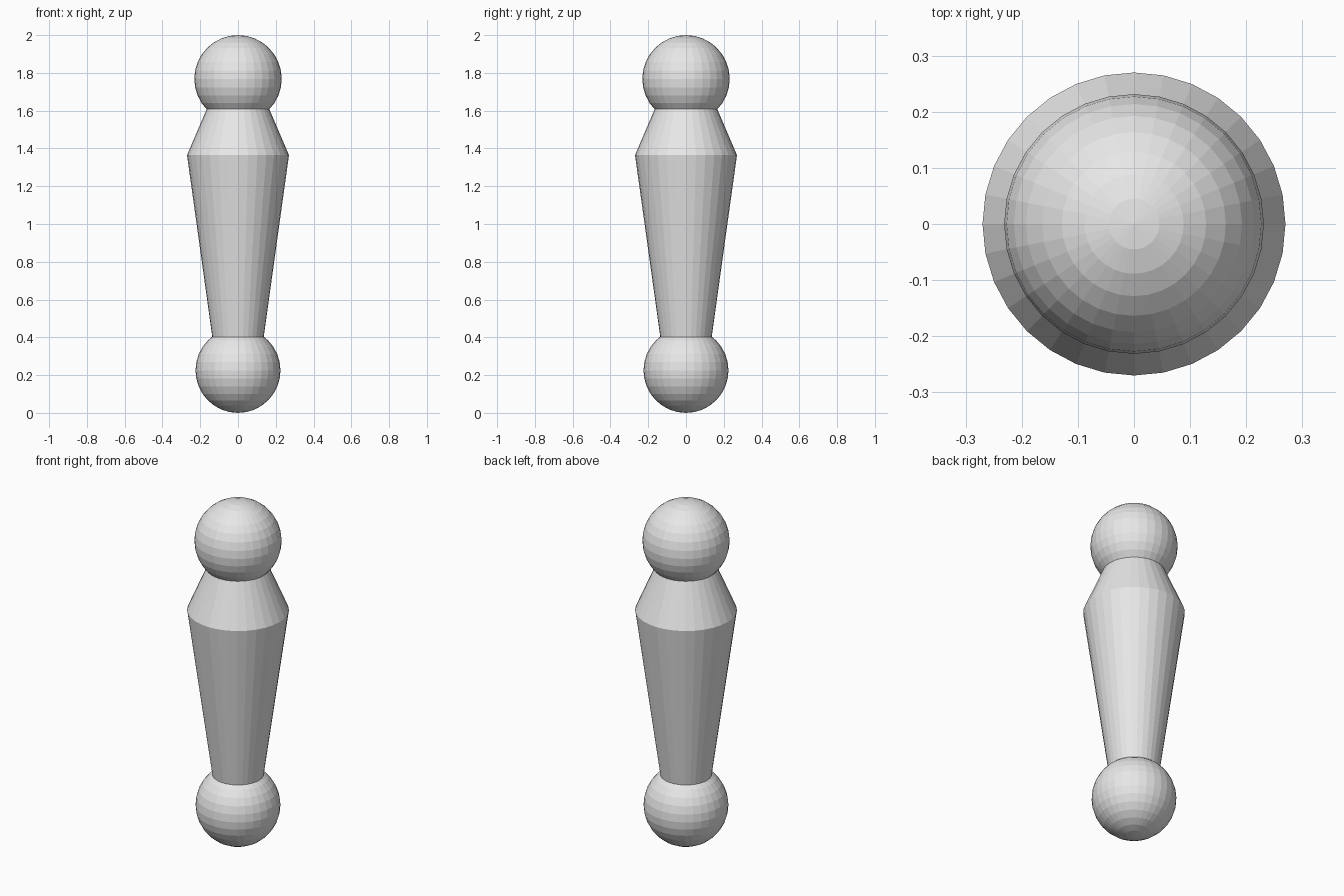
import bpy, bmesh, math

if "Cube" in bpy.data.objects:
    bpy.data.objects.remove(bpy.data.objects["Cube"])

SEGMENTS = 32

# one plain grey for everything
grey = bpy.data.materials.new("light grey")
grey.diffuse_color = (0.8, 0.8, 0.8, 1.0)
grey.use_nodes = True
grey.node_tree.nodes["Principled BSDF"].inputs["Base Color"].default_value = grey.diffuse_color


def add_object(name, bm):
    bmesh.ops.recalc_face_normals(bm, faces=bm.faces)
    mesh = bpy.data.meshes.new(name)
    bm.to_mesh(mesh)
    bm.free()
    mesh.materials.append(grey)
    obj = bpy.data.objects.new(name, mesh)
    bpy.context.collection.objects.link(obj)
    return obj


def ball(name, radius, z):
    bm = bmesh.new()
    bmesh.ops.create_uvsphere(bm, u_segments=SEGMENTS, v_segments=16, radius=radius)
    bmesh.ops.translate(bm, verts=bm.verts, vec=(0, 0, z))
    return add_object(name, bm)


def turned(name, profile):
    """Closed solid of revolution from (radius, z) points, bottom to top."""
    bm = bmesh.new()
    rings = []
    for r, z in profile:
        rings.append([bm.verts.new((r * math.cos(a), r * math.sin(a), z))
                      for a in (2 * math.pi * i / SEGMENTS for i in range(SEGMENTS))])
    for low, high in zip(rings, rings[1:]):
        for i in range(SEGMENTS):
            j = (i + 1) % SEGMENTS
            bm.faces.new((low[i], low[j], high[j], high[i]))
    bm.faces.new(rings[0][::-1])
    bm.faces.new(rings[-1])
    return add_object(name, bm)


# end balls
ball("lower_ball", 0.225, 0.225)
ball("upper_ball", 0.2315, 1.7685)

# tapered shaft, its ends sunk into the balls
turned("tapered_shaft", [(0.129, 0.35), (0.27, 1.365), (0.1435, 1.66)])
